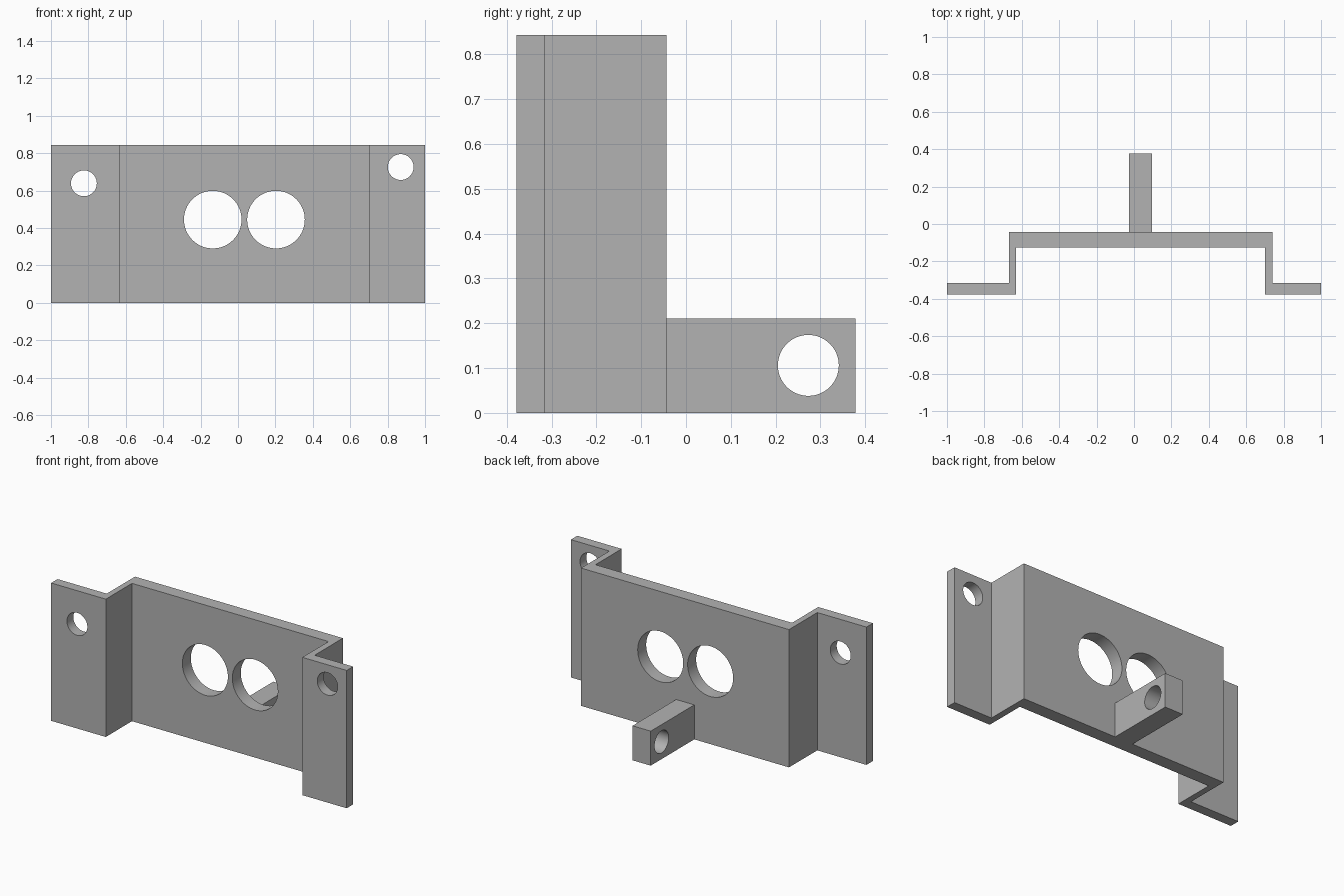
import bpy
import bmesh
import math
from mathutils import Matrix

cube = bpy.data.objects.get("Cube")
if cube:
    bpy.data.objects.remove(cube, do_unlink=True)

HEIGHT = 0.843
BACK, FRONT = -0.043, -0.378

grey = bpy.data.materials.new("plain grey")
grey.use_nodes = True
colour = (0.45, 0.45, 0.45, 1)
grey.diffuse_color = colour
grey.node_tree.nodes["Principled BSDF"].inputs["Base Color"].default_value = colour


def prism(name, outline, height):
    """Extrude an outline in the ground plane straight up."""
    bm = bmesh.new()
    face = bm.faces.new([bm.verts.new((x, y, 0)) for x, y in outline])
    top = bmesh.ops.extrude_face_region(bm, geom=[face])["geom"]
    bmesh.ops.translate(bm, vec=(0, 0, height),
                        verts=[v for v in top if isinstance(v, bmesh.types.BMVert)])
    bmesh.ops.recalc_face_normals(bm, faces=bm.faces)
    return link(name, bm)


def link(name, bm):
    mesh = bpy.data.meshes.new(name)
    bm.to_mesh(mesh)
    bm.free()
    mesh.materials.append(grey)
    obj = bpy.data.objects.new(name, mesh)
    bpy.context.collection.objects.link(obj)
    return obj


def drill(obj, name, centre, radius, depth, axis):
    """Cut a round hole along the given axis."""
    bm = bmesh.new()
    turn = Matrix.Rotation(math.pi / 2, 4, "X" if axis == "Y" else "Y")
    bmesh.ops.create_cone(bm, cap_ends=True, segments=64, radius1=radius,
                          radius2=radius, depth=depth,
                          matrix=Matrix.Translation(centre) @ turn)
    cutter = link(name, bm)
    cutter.hide_render = True
    cutter.hide_set(True)
    cutter.display_type = "WIRE"
    cut = obj.modifiers.new(name, "BOOLEAN")
    cut.operation = "DIFFERENCE"
    cut.solver = "EXACT"
    cut.object = cutter


# Folded plate: two front flanges joined by side walls to a thicker back wall
flange_back, wall_front = -0.316, -0.125
bracket = prism("folded_bracket", [
    (-1, FRONT), (-0.63, FRONT), (-0.63, wall_front), (0.70, wall_front),
    (0.70, FRONT), (1, FRONT), (1, flange_back), (0.74, flange_back),
    (0.74, BACK), (-0.667, BACK), (-0.667, flange_back), (-1, flange_back),
], HEIGHT)

# Twin large openings in the back wall
for side, x in (("right", -0.135), ("left", 0.203)):
    drill(bracket, side + "_opening_cutter", (x, -0.085, 0.445), 0.154, 0.2, "Y")

# Screw holes in the flanges
for side, x, z in (("right", -0.824, 0.639), ("left", 0.87, 0.726)):
    drill(bracket, side + "_screw_cutter", (x, -0.347, z), 0.069, 0.2, "Y")

# Rear lug with a cross hole
lug = prism("rear_lug", [(-0.026, BACK), (0.097, BACK), (0.097, 0.378), (-0.026, 0.378)], 0.211)
drill(lug, "lug_hole_cutter", (0.035, 0.273, 0.106), 0.068, 0.4, "X")

# Smooth hole walls, crisp edges elsewhere
for obj in (bracket, lug):
    bpy.context.view_layer.update()
    evaluated = obj.evaluated_get(bpy.context.evaluated_depsgraph_get())
    mesh = bpy.data.meshes.new_from_object(evaluated)
    obj.modifiers.clear()
    obj.data = mesh
    bpy.ops.object.select_all(action="DESELECT")
    obj.select_set(True)
    bpy.context.view_layer.objects.active = obj
    bpy.ops.object.shade_smooth_by_angle(angle=math.radians(30))

# The cutters have done their work
for obj in [o for o in bpy.context.collection.objects if o.name.endswith("_cutter")]:
    bpy.data.objects.remove(obj, do_unlink=True)
